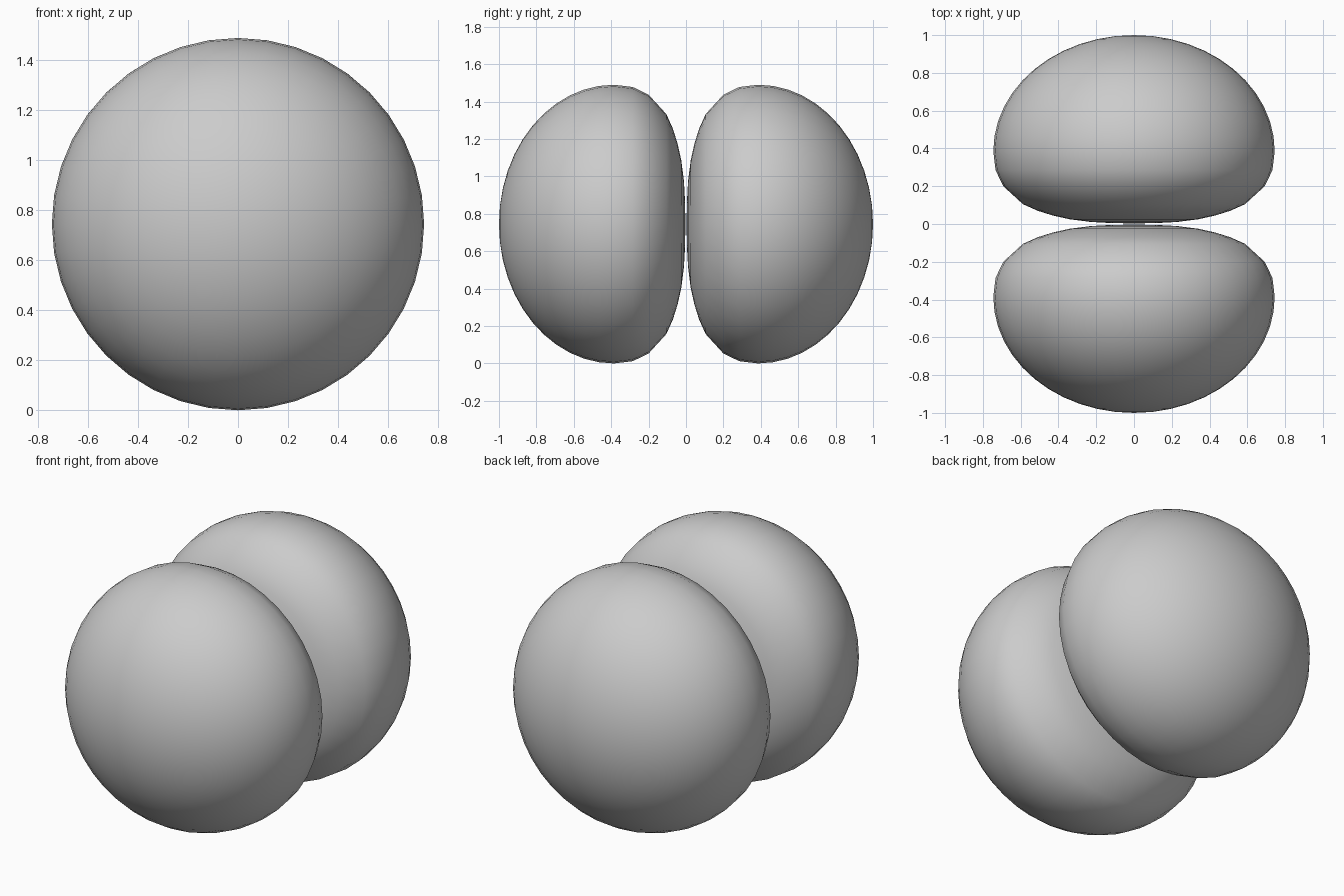
import bpy, bmesh, math

if "Cube" in bpy.data.objects:
    bpy.data.objects.remove(bpy.data.objects["Cube"])

R = 0.745
SEG = 40
MID = 0.385  # distance of the widest ring from the centre plane
# flattened inner side: (distance from the centre plane, radius)
INNER = [(0.003, 0), (0.005, 0.12), (0.011, 0.23), (0.025, 0.34), (0.045, 0.43),
         (0.07, 0.51), (0.105, 0.588), (0.2, 0.692), (0.285, 0.733)]
# rounded outer side is a quarter ellipse
OUTER = [(MID + (1 - MID) * math.sin(a), R * math.cos(a))
         for a in (math.pi / 2 * i / 12 for i in range(13))]


def dome(name, side):
    # lathe the profile around the y axis
    bm = bmesh.new()
    verts = [bm.verts.new((0, side * y, R + r)) for y, r in INNER + OUTER]
    edges = [bm.edges.new(p) for p in zip(verts, verts[1:])]
    bmesh.ops.spin(bm, geom=verts + edges, cent=(0, 0, R), axis=(0, 1, 0),
                   angle=math.tau, steps=SEG)
    bmesh.ops.remove_doubles(bm, verts=bm.verts, dist=0.0005)
    bmesh.ops.recalc_face_normals(bm, faces=bm.faces)
    for f in bm.faces:
        f.smooth = True
    mesh = bpy.data.meshes.new(name)
    bm.to_mesh(mesh)
    bm.free()
    bpy.context.collection.objects.link(bpy.data.objects.new(name, mesh))


# two mirrored domes, flat sides facing each other
dome("front_dome", -1)
dome("back_dome", 1)
